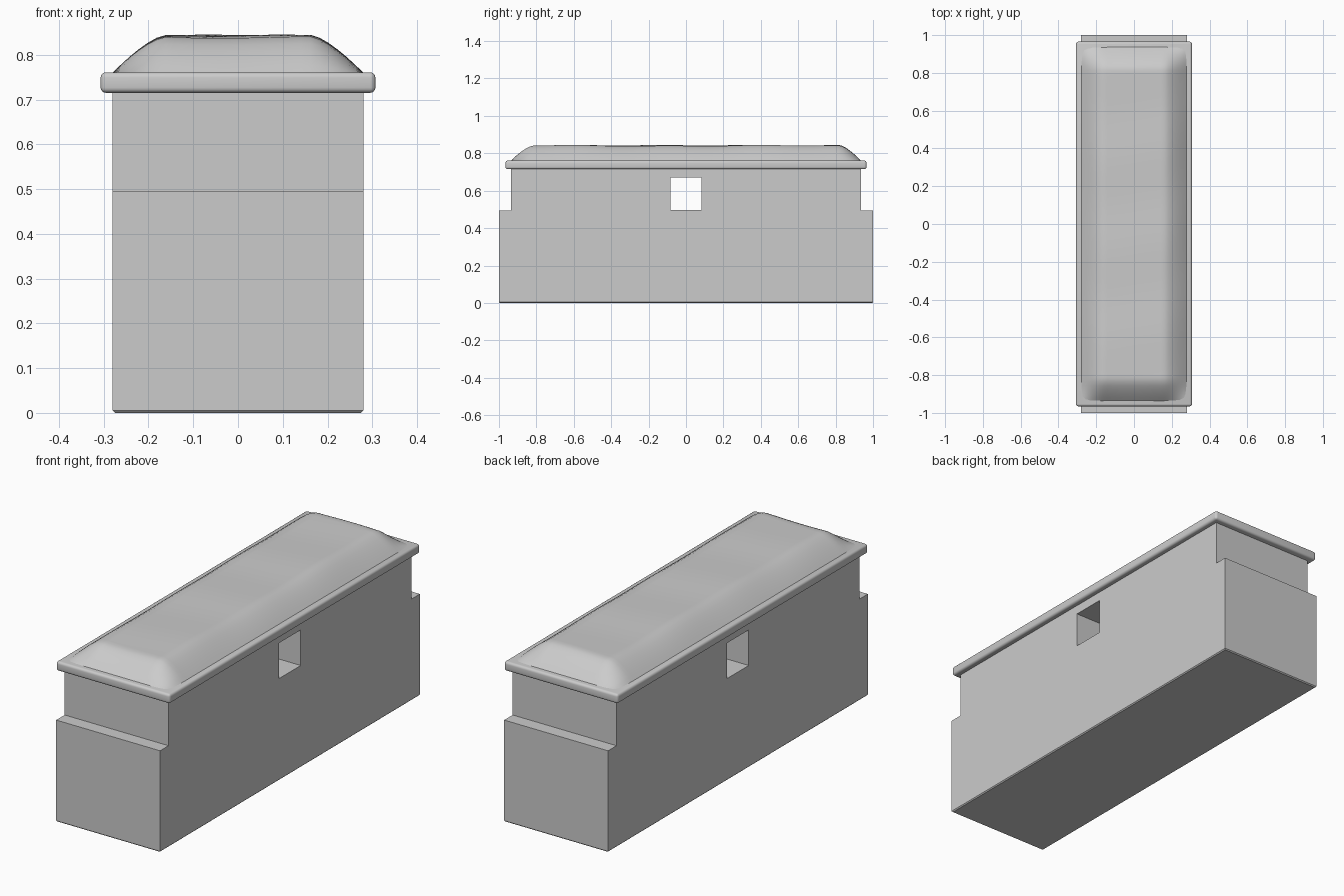
import bpy, bmesh, math

if "Cube" in bpy.data.objects:
    bpy.data.objects.remove(bpy.data.objects["Cube"], do_unlink=True)

grey = bpy.data.materials.new("plain_grey")
grey.use_nodes = True
COLOUR = (0.6, 0.6, 0.6, 1)
grey.diffuse_color = COLOUR
grey.node_tree.nodes["Principled BSDF"].inputs["Base Color"].default_value = COLOUR


def finish(name, bm, smooth=None):
    bmesh.ops.recalc_face_normals(bm, faces=bm.faces)
    mesh = bpy.data.meshes.new(name)
    bm.to_mesh(mesh)
    bm.free()
    mesh.materials.append(grey)
    obj = bpy.data.objects.new(name, mesh)
    bpy.context.collection.objects.link(obj)
    if smooth:
        bpy.ops.object.select_all(action='DESELECT')
        obj.select_set(True)
        bpy.context.view_layer.objects.active = obj
        bpy.ops.object.shade_smooth_by_angle(angle=math.radians(smooth))
    return obj


def box(bm, size, centre):
    verts = bmesh.ops.create_cube(bm, size=1)["verts"]
    bmesh.ops.scale(bm, vec=size, verts=verts)
    bmesh.ops.translate(bm, vec=centre, verts=verts)


# Stepped body: side profile extruded across the width
HALF_W = 0.28
half = [(1, 0), (1, 0.495), (0.935, 0.495), (0.935, 0.725)]
profile = half + [(-y, z) for y, z in reversed(half)]
bm = bmesh.new()
face = bm.faces.new([bm.verts.new((-HALF_W, y, z)) for y, z in profile])
side = bmesh.ops.extrude_face_region(bm, geom=[face])["geom"]
bmesh.ops.translate(bm, vec=(2 * HALF_W, 0, 0),
                    verts=[g for g in side if isinstance(g, bmesh.types.BMVert)])
bottom = [e for e in bm.edges if all(v.co.z < 0.01 for v in e.verts)]
bmesh.ops.bevel(bm, geom=bottom, offset=0.005, segments=1, affect='EDGES')
body = finish("body", bm)

# Square opening right through the body
bm = bmesh.new()
box(bm, (1, 0.166, 0.173), (0, 0, 0.5835))
cutter = finish("opening_cutter", bm)
cutter.hide_render = True
cutter.hide_set(True)
cut = body.modifiers.new("opening", 'BOOLEAN')
cut.operation = 'DIFFERENCE'
cut.solver = 'EXACT'
cut.object = cutter

# Rolled rim under the cushion
bm = bmesh.new()
box(bm, (0.614, 1.93, 0.046), (0, 0, 0.738))
bmesh.ops.bevel(bm, geom=bm.edges[:], offset=0.012, segments=4,
                profile=0.5, affect='EDGES')
finish("cushion_rim", bm, 40)

# Soft cushion top with sloped edges and gentle dips
CUSHION_X, CUSHION_Y = 0.283, 0.94


def rise(inset):
    t = min(max(inset / 0.12, 0), 1)
    return 1 - (1 - t) ** 1.4


bm = bmesh.new()
bmesh.ops.create_grid(bm, x_segments=28, y_segments=90, size=1)
for v in bm.verts:
    x, y = v.co.x * CUSHION_X, v.co.y * CUSHION_Y
    lift = rise(CUSHION_X - abs(x)) * rise(CUSHION_Y - abs(y))
    dip = 0.004 * (1 + math.sin(9 * y + 6 * x) * math.cos(8 * x - 4 * y))
    v.co = (x, y, 0.757 + lift * (0.088 - dip))
finish("cushion_top", bm, 50)
